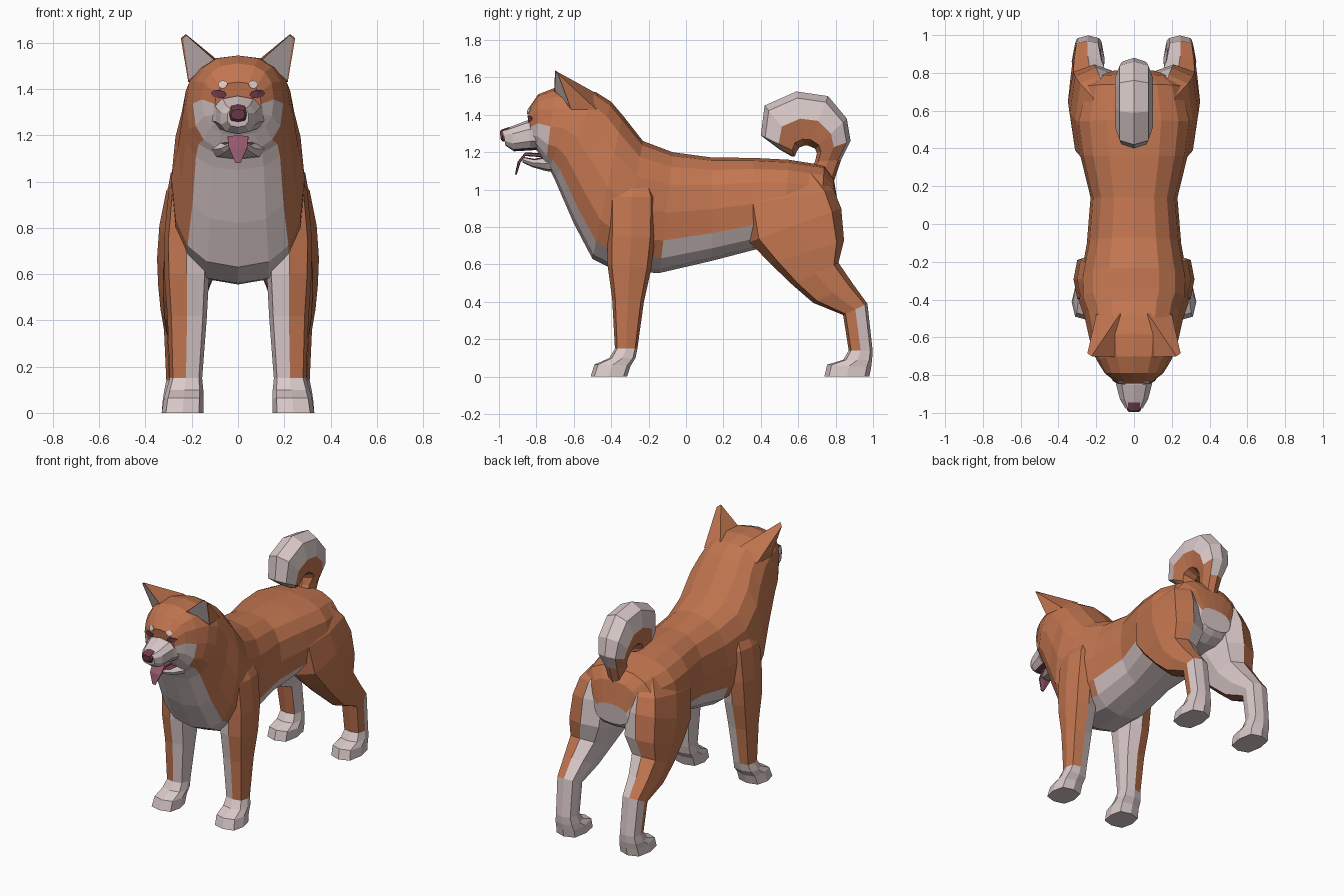
import bpy, bmesh, math
from mathutils import Vector
from mathutils.bvhtree import BVHTree


def material(name, rgb):
    m = bpy.data.materials.new(name)
    m.diffuse_color = (*rgb, 1)
    return m


MATS = [material("orange fur", (0.54, 0.18, 0.08)),
        material("white fur", (0.70, 0.58, 0.58)),
        material("tongue pink", (0.30, 0.10, 0.15)),
        material("nose mauve", (0.16, 0.045, 0.07))]
ORANGE, WHITE, PINK, DARK = range(4)


def finish(name, bm, rule):
    """Turn a bmesh into a flat-shaded object, colouring faces by rule(centre, normal)."""
    bmesh.ops.recalc_face_normals(bm, faces=bm.faces)
    bm.normal_update()
    for f in bm.faces:
        f.material_index = rule(f.calc_center_median(), f.normal)
    me = bpy.data.meshes.new(name)
    bm.to_mesh(me)
    for m in MATS:
        me.materials.append(m)
    ob = bpy.data.objects.new(name, me)
    bpy.context.collection.objects.link(ob)
    return ob


def loft(name, rings, n, rule, side=1, e=0.8):
    """Skin rings given as (y1, z1, y2, z2, x1, x2): two opposite points and an x range."""
    def power(v):
        return math.copysign(abs(v) ** e, v) if abs(v) > 1e-6 else 0
    bm = bmesh.new()
    loops = []
    for y1, z1, y2, z2, x1, x2 in rings:
        cy, cz, cx = (y1 + y2) / 2, (z1 + z2) / 2, (x1 + x2) / 2
        loop = []
        for k in range(n):
            a = math.tau * k / n
            c, s = power(math.cos(a)), power(math.sin(a))
            loop.append(bm.verts.new((side * (cx + s * (x2 - x1) / 2),
                                      cy + c * (y1 - y2) / 2, cz + c * (z1 - z2) / 2)))
        loops.append(loop)
    for a, b in zip(loops, loops[1:]):
        for k in range(n):
            bm.faces.new((a[k], a[(k + 1) % n], b[(k + 1) % n], b[k]))
    bm.faces.new(loops[0])
    bm.faces.new(loops[-1])
    return finish(name, bm, rule)


def centred(rows):
    return [(*r[:4], -r[4], r[4]) for r in rows]


# Body, neck and head in one skin: top point, bottom point, half width
body_rows = [
    (0.815, 0.91, 0.80, 0.77, 0.12), (0.79, 1.06, 0.77, 0.74, 0.19),
    (0.74, 1.13, 0.71, 0.71, 0.265),
    (0.55, 1.16, 0.52, 0.70, 0.31), (0.36, 1.17, 0.37, 0.68, 0.285),
    (0.14, 1.172, 0.14, 0.62, 0.23), (-0.07, 1.20, -0.14, 0.555, 0.25),
    (-0.23, 1.26, -0.36, 0.56, 0.285), (-0.34, 1.40, -0.50, 0.63, 0.288),
    (-0.40, 1.47, -0.60, 0.82, 0.26), (-0.48, 1.52, -0.70, 1.05, 0.24),
    (-0.58, 1.545, -0.73, 1.11, 0.225), (-0.70, 1.545, -0.75, 1.13, 0.195),
    (-0.79, 1.51, -0.79, 1.20, 0.155), (-0.845, 1.43, -0.82, 1.24, 0.10)]


def body_rule(c, n):
    if c.y > 0.72:                                  # white rump patch
        return WHITE if c.z < 0.92 and abs(c.x) < 0.17 else ORANGE
    if c.y < -0.735 and c.z < 1.33:                 # cheeks
        return WHITE
    # underside: how far down the nearest section the face lies
    best, val = 9, ORANGE
    for a, b in zip(body_rows, body_rows[1:]):
        r = [(p + q) / 2 for p, q in zip(a, b)]
        top, bot = Vector((r[0], r[1])), Vector((r[2], r[3]))
        ax = top - bot
        p = Vector((c.y, c.z)) - (top + bot) / 2
        off = abs(p.x * ax.y - p.y * ax.x) / ax.length
        if off < best and p.length < ax.length:
            best = off
            cut = -0.55 if -0.06 < c.y < 0.3 else -0.66
            val = WHITE if p.dot(ax) / (ax.length_squared / 2) < cut else ORANGE
    return val


body = loft("body_and_head", centred(body_rows), 16, body_rule)

# Upper muzzle, lower jaw, tongue, nose
loft("muzzle", centred([(-0.72, 1.37, -0.70, 1.22, 0.165), (-0.85, 1.37, -0.83, 1.21, 0.10),
                        (-0.93, 1.34, -0.92, 1.205, 0.078), (-0.98, 1.32, -0.965, 1.235, 0.048)]),
     10, lambda c, n: DARK if n.z < -0.8 and c.y > -0.93 else WHITE)
loft("lower_jaw", centred([(-0.68, 1.21, -0.68, 1.09, 0.14), (-0.74, 1.18, -0.75, 1.10, 0.11),
                           (-0.81, 1.165, -0.82, 1.12, 0.075), (-0.87, 1.175, -0.875, 1.145, 0.04)]),
     8, lambda c, n: DARK if n.z > 0.8 else WHITE)
loft("tongue", centred([(-0.72, 1.19, -0.72, 1.17, 0.045), (-0.86, 1.20, -0.86, 1.18, 0.05),
                        (-0.90, 1.15, -0.885, 1.145, 0.045), (-0.915, 1.08, -0.905, 1.08, 0.012)]),
     6, lambda c, n: PINK)
loft("nose", centred([(-0.945, 1.335, -0.945, 1.26, 0.038), (-0.985, 1.322, -0.98, 1.258, 0.038),
                      (-0.996, 1.312, -0.99, 1.268, 0.03)]), 8, lambda c, n: DARK, e=0.6)

# Eyes and brow spots: thin plates laid on the face
tmp = bmesh.new()
tmp.from_mesh(body.data)
tree = BVHTree.FromBMesh(tmp)


def face_plate(name, cx, cz, rx, rz, mat, tilt, side, lift):
    bm = bmesh.new()
    pts = [(cx, cz)]
    for k in range(8):
        a = math.tau * k / 8
        pts.append((cx + rx * math.cos(a), cz + rz * math.sin(a) + tilt * math.cos(a)))
    vs = []
    for x, z in pts:
        hit = tree.ray_cast(Vector((side * x, -2, z)), Vector((0, 1, 0)))[0]
        vs.append(bm.verts.new((side * x, hit.y - lift, z)))
    for k in range(8):
        bm.faces.new((vs[0], vs[1 + k], vs[1 + (k + 1) % 8]))
    bm.normal_update()
    if sum(f.normal.y for f in bm.faces) > 0:
        bmesh.ops.reverse_faces(bm, faces=bm.faces)
    bmesh.ops.solidify(bm, geom=bm.faces[:], thickness=0.004)
    finish(name, bm, lambda c, n: mat)


for s, tag in ((1, "left"), (-1, "right")):
    face_plate("eye_" + tag, 0.083, 1.378, 0.034, 0.018, DARK, 0.004, s, 0.007)
    face_plate("brow_spot_" + tag, 0.066, 1.42, 0.02, 0.018, WHITE, 0, s, 0.007)

    # Ear: blunt pyramid with a sunken pale front
    bm = bmesh.new()
    A, B, C, D, T, U = [bm.verts.new((s * x, y, z)) for x, y, z in
                        ((0.10, -0.705, 1.525), (0.215, -0.615, 1.43), (0.20, -0.48, 1.43),
                         (0.07, -0.47, 1.51), (0.225, -0.70, 1.637), (0.247, -0.685, 1.62))]
    for f in ((A, D, T), (D, C, U, T), (C, B, U), (A, B, C, D)):
        bm.faces.new(f)
    front = bm.faces.new((A, B, U, T))
    bmesh.ops.recalc_face_normals(bm, faces=bm.faces)
    bm.normal_update()
    bmesh.ops.inset_region(bm, faces=[front], thickness=0.009, depth=-0.004)
    bm.normal_update()
    front.tag = True
    mid = front.calc_center_median()
    finish("ear_" + tag, bm, lambda c, n: WHITE if (c - mid).length < 0.004 else ORANGE)

    # Front leg: front point, back point, x range
    loft("front_leg_" + tag, [
        (-0.36, 1.12, -0.22, 1.12, 0.12, 0.22), (-0.42, 0.96, -0.16, 0.96, 0.13, 0.30),
        (-0.42, 0.75, -0.165, 0.75, 0.13, 0.32), (-0.42, 0.60, -0.185, 0.58, 0.125, 0.318),
        (-0.395, 0.42, -0.225, 0.40, 0.135, 0.305), (-0.38, 0.15, -0.26, 0.15, 0.155, 0.295),
        (-0.41, 0.10, -0.27, 0.10, 0.15, 0.31), (-0.49, 0.065, -0.295, 0.06, 0.15, 0.32),
        (-0.51, 0.0, -0.315, 0.0, 0.15, 0.33)], 8,
        lambda c, n: WHITE if c.z < 0.14 or (n.x * s < -0.15 and c.z < 0.75) else ORANGE, s, 0.65)

    # Hind leg, pale inside and behind
    def hind_rule(c, n):
        if c.z < 0.14 or n.x * s < -0.3:
            return WHITE
        if n.y > 0.15 and c.z < 0.36:
            return WHITE
        return WHITE if n.y > 0 and n.x * s < 0.1 and c.z < 0.9 else ORANGE

    loft("hind_leg_" + tag, [
        (0.38, 1.08, 0.70, 1.09, 0.08, 0.23), (0.31, 0.92, 0.79, 1.0, 0.06, 0.31),
        (0.34, 0.72, 0.83, 0.90, 0.06, 0.34), (0.45, 0.605, 0.845, 0.73, 0.07, 0.35),
        (0.57, 0.49, 0.815, 0.61, 0.12, 0.345), (0.68, 0.395, 0.89, 0.50, 0.155, 0.335),
        (0.84, 0.33, 0.97, 0.39, 0.175, 0.32), (0.87, 0.14, 0.998, 0.14, 0.175, 0.31),
        (0.84, 0.09, 0.995, 0.09, 0.165, 0.32), (0.755, 0.065, 0.99, 0.05, 0.155, 0.325),
        (0.74, 0.0, 0.98, 0.0, 0.155, 0.33)], 8, hind_rule, s, 0.65)


# Curled tail: outer point, inner point, half width
def tail_rule(c, n):
    r = math.hypot(c.y - 0.65, c.z - 1.20)
    return WHITE if r > 0.18 and c.z > 1.19 or (c.y < 0.5 and r > 0.13) else ORANGE


loft("curled_tail", centred([
    (0.79, 1.04, 0.66, 1.10, 0.05), (0.83, 1.16, 0.69, 1.15, 0.06),
    (0.88, 1.26, 0.70, 1.195, 0.085), (0.86, 1.38, 0.69, 1.22, 0.10),
    (0.76, 1.50, 0.655, 1.235, 0.10), (0.59, 1.525, 0.63, 1.235, 0.10),
    (0.42, 1.45, 0.605, 1.225, 0.10), (0.40, 1.29, 0.59, 1.20, 0.09),
    (0.50, 1.215, 0.585, 1.185, 0.055), (0.565, 1.178, 0.58, 1.178, 0.02)]), 8, tail_rule)
tmp.free()
